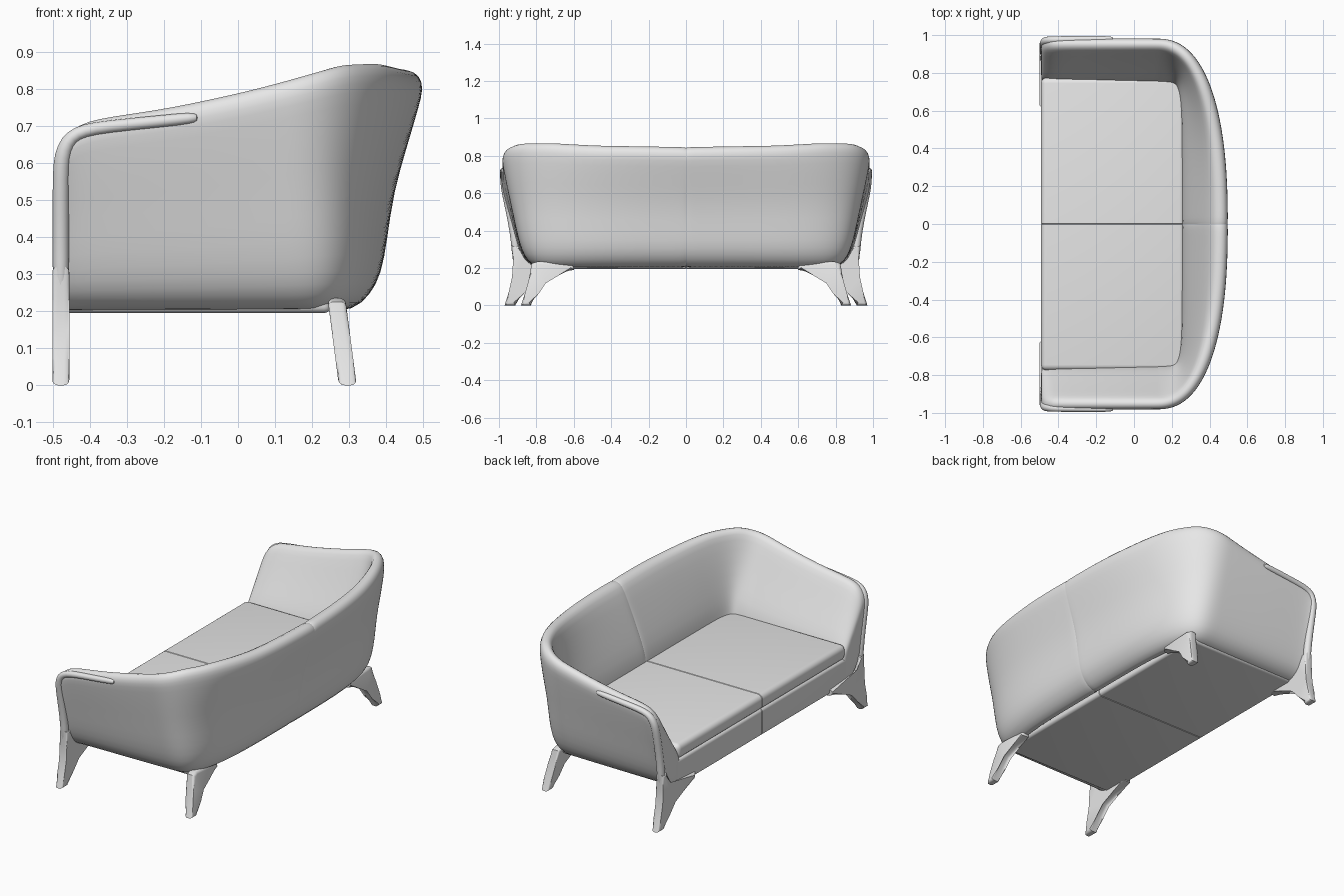
import bpy, bmesh, math
from mathutils import Vector

cube = bpy.data.objects.get("Cube")
if cube:
    bpy.data.objects.remove(cube, do_unlink=True)

grey = bpy.data.materials.new("soft grey")
grey.use_nodes = True
grey.diffuse_color = (0.8, 0.8, 0.8, 1)
grey.node_tree.nodes["Principled BSDF"].inputs["Base Color"].default_value = (0.8, 0.8, 0.8, 1)


def finish(name, bm, mirror=False, subsurf=0, angle=40):
    bmesh.ops.recalc_face_normals(bm, faces=bm.faces)
    mesh = bpy.data.meshes.new(name)
    bm.to_mesh(mesh)
    bm.free()
    ob = bpy.data.objects.new(name, mesh)
    bpy.context.collection.objects.link(ob)
    mesh.materials.append(grey)
    bpy.ops.object.select_all(action="DESELECT")
    ob.select_set(True)
    bpy.context.view_layer.objects.active = ob
    bpy.ops.object.shade_smooth_by_angle(angle=math.radians(angle))
    if mirror:
        mod = ob.modifiers.new("Mirror", "MIRROR")
        mod.use_axis = (False, True, False)
        mod.use_mirror_merge = False
    if subsurf:
        ob.modifiers.new("Smooth", "SUBSURF").levels = subsurf
        ob.modifiers["Smooth"].render_levels = subsurf
    return ob


def loft(bm, rings):
    """Bridge closed rings of equal size and cap both ends."""
    rows = [[bm.verts.new(p) for p in ring] for ring in rings]
    for a, b in zip(rows, rows[1:]):
        for i in range(len(a)):
            j = (i + 1) % len(a)
            bm.faces.new((a[i], a[j], b[j], b[i]))
    bm.faces.new(rows[0])
    bm.faces.new(rows[-1][::-1])


def lerp(table, x):
    for (x0, y0), (x1, y1) in zip(table, table[1:]):
        if x <= x1:
            return y0 + (y1 - y0) * max(0, (x - x0) / (x1 - x0))
    return table[-1][1]


# Wraparound shell: half width, back position, squareness, height fraction
SECTION = [(.74, .24, 4, 0), (.80, .31, 4, .012), (.85, .355, 3.6, .07),
           (.88, .387, 3.4, .16), (.905, .402, 3.2, .3), (.93, .42, 2.9, .5),
           (.955, .455, 2.7, .68), (.976, .488, 2.5, .85), (.984, .50, 2.4, .92),
           (.977, .492, 2.4, .975), (.955, .462, 2.4, 1), (.93, .425, 2.4, .985),
           (.912, .40, 2.6, .94), (.86, .345, 3.2, .75), (.80, .29, 5, .55),
           (.755, .255, 8, .40), (.74, .25, 8, .25)]
RIM = [(-.49, .63), (-.465, .675), (-.43, .705), (-.38, .722), (-.2, .748),
       (0, .79), (.2, .843), (.3, .866), (.38, .872)]
X0, BOTTOM = .12, .195


def corner_ring(t, pinch=0):
    c, s = math.cos(t), math.sin(t)
    ring = []
    rim = lerp([(0, .85), (.5, .858), (.8, .872), (1.1, .868), (1.57, lerp(RIM, X0))], abs(t))
    for w, back, p, v in SECTION:
        r = (abs(c) ** p + abs(s) ** p) ** (-1 / p)
        ring.append(Vector((X0 + (back - X0) * c * r, w * s * r, BOTTOM + (rim - BOTTOM) * v)))
    mid = sum(ring, Vector()) / len(ring)
    return [q + (mid - q).normalized() * pinch for q in ring]


def arm_ring(x, side, shrink=1):
    rim = lerp(RIM, x)
    ring = [Vector((x, side * w, BOTTOM + (rim - BOTTOM) * v)) for w, _, _, v in SECTION]
    mid = sum(ring, Vector()) / len(ring)
    return [mid + (q - mid) * shrink for q in ring]


def arm(side):
    ends = [arm_ring(-.492, side, .75), arm_ring(-.488, side, .93)]
    return ends + [arm_ring(x, side) for x in (-.475, -.455, -.43, -.38, -.28, -.18, -.08, .02)]


STEPS = 22
angles = [math.pi / 2 * i / STEPS for i in range(1, STEPS + 1)]
back = [corner_ring(t) for t in reversed(angles)]
back += [corner_ring(.006), corner_ring(0, .006), corner_ring(-.006)]
back += [corner_ring(-t) for t in angles]
bm = bmesh.new()
loft(bm, arm(1) + back + arm(-1)[::-1])
finish("sofa_shell", bm, subsurf=1, angle=60)


# Seat cushion and base: mirrored halves meeting in a fine centre seam
def half_block(name, x0, x1, width, z0, z1, bevel):
    bm = bmesh.new()
    bmesh.ops.create_cube(bm, size=1)
    for v in bm.verts:
        v.co = (x1 if v.co.x > 0 else x0, width if v.co.y > 0 else 0, z1 if v.co.z > 0 else z0)
    outer = [e for e in bm.edges if any(v.co.y > 0 for v in e.verts)]
    bmesh.ops.bevel(bm, geom=outer, offset=bevel, segments=5, profile=.5, affect="EDGES")
    seam = [e for e in bm.edges if all(abs(v.co.y) < 1e-5 for v in e.verts)]
    bmesh.ops.bevel(bm, geom=seam, offset=.003, segments=1, affect="EDGES")
    finish(name, bm, mirror=True)


half_block("seat_cushion", -.492, .27, .775, .345, .432, .03)
half_block("seat_base", -.49, .25, .79, .195, .35, .018)


# Legs: bracket profiles in y and z, given thickness along x
def leg(name, profile, x, half, lean):
    bm = bmesh.new()
    loft(bm, [[(x + d - lean * z, y, z) for y, z in profile] for d in (-half, half)])
    rims = [e for e in bm.edges if abs(e.verts[0].co.y - e.verts[1].co.y)
            + abs(e.verts[0].co.z - e.verts[1].co.z) > 1e-5]
    bmesh.ops.bevel(bm, geom=rims, offset=.015, segments=4, profile=.5,
                    affect="EDGES", clamp_overlap=True)
    finish(name, bm, mirror=True, angle=50)


leg("front_leg", [(.97, 0), (.948, .07), (.93, .15), (.925, .23), (.932, .32), (.885, .32),
                  (.87, .24), (.62, .225), (.62, .19), (.74, .172), (.82, .135),
                  (.875, .075), (.912, 0)], -.478, .023, 0)
leg("back_leg", [(.882, 0), (.862, .06), (.84, .14), (.825, .225), (.79, .235), (.60, .225),
                 (.60, .19), (.69, .172), (.76, .13), (.80, .07), (.83, 0)], .296, .024, .13)

# Slim rail that climbs each front leg and runs back along the arm
path = [(-.478, .908, .24), (-.478, .912, .34), (-.478, .932, .46), (-.478, .956, .57),
        (-.474, .966, .62), (-.460, .972, .658), (-.435, .975, .68), (-.39, .977, .693),
        (-.30, .978, .703), (-.20, .979, .713), (-.125, .979, .721), (-.108, .979, .722)]
radii = [.023] * 5 + [.021, .019, .018, .017, .017, .016, .009]
pts = [Vector(p) for p in path]
rings = []
for i, p in enumerate(pts):
    tangent = (pts[min(i + 1, len(pts) - 1)] - pts[max(i - 1, 0)]).normalized()
    across = Vector((0, 1, 0))
    across = (across - tangent * across.dot(tangent)).normalized()
    up = tangent.cross(across)
    rings.append([p + (across * math.cos(a) + up * math.sin(a)) * radii[i]
                  for a in (math.tau * k / 12 for k in range(12))])
bm = bmesh.new()
loft(bm, rings)
finish("arm_rail", bm, mirror=True, subsurf=1, angle=60)
